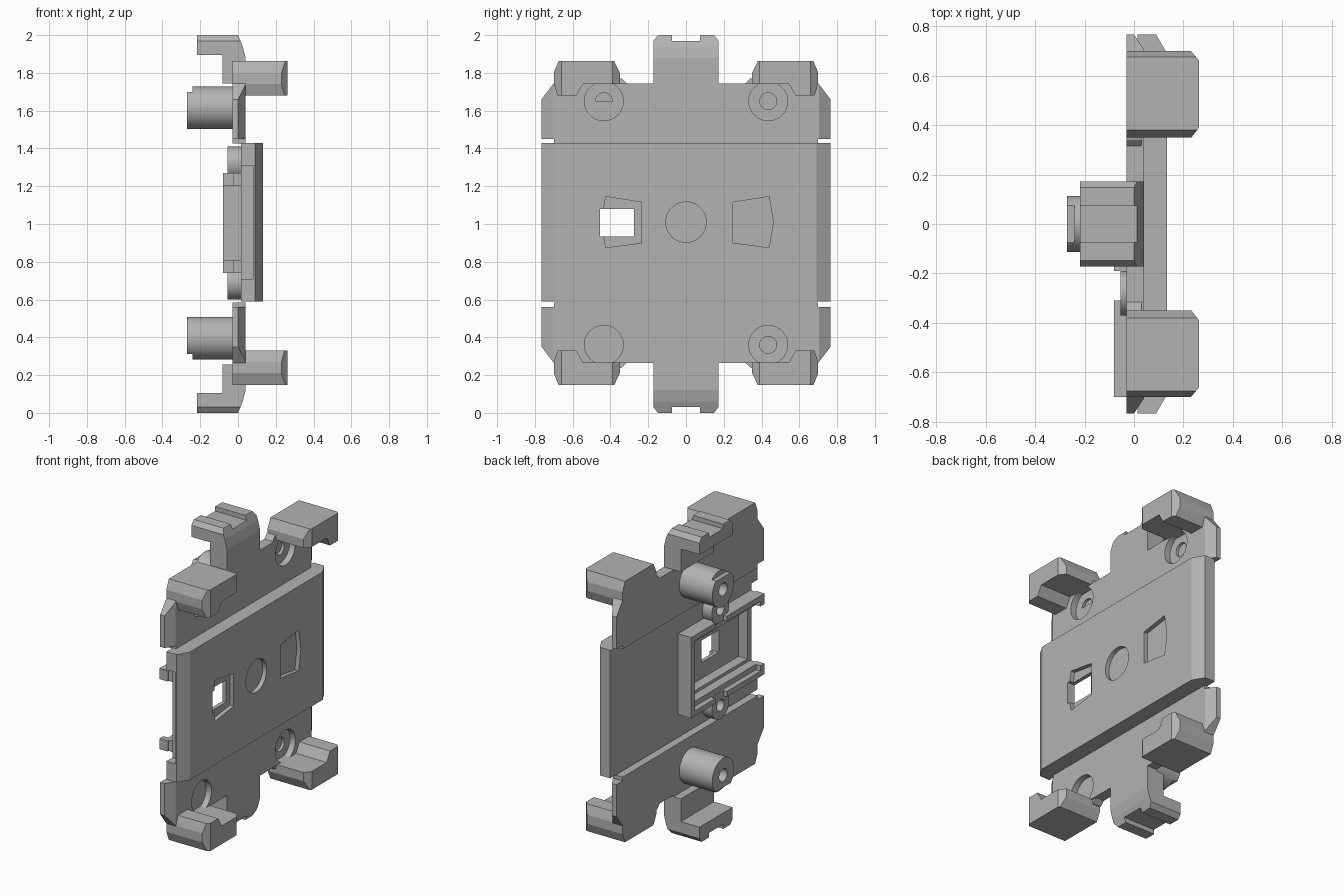
import bpy, bmesh, math
from mathutils import Vector

if "Cube" in bpy.data.objects:
    bpy.data.objects.remove(bpy.data.objects["Cube"])

grey = bpy.data.materials.new("grey plastic")
grey.diffuse_color = (0.45, 0.45, 0.45, 1)
grey.use_nodes = True
grey.node_tree.nodes["Principled BSDF"].inputs["Base Color"].default_value = grey.diffuse_color
MID = 1.005  # height of the horizontal mirror line


def prism(name, pts, a, b, axis="x", sy=1, flip=False, mid=MID):
    """Extrude a 2D outline along an axis; optional mirroring in y and z."""
    order = {"x": lambda u, v, w: (w, u, v),   # pts are (y, z)
             "y": lambda u, v, w: (u, w, v),   # pts are (x, z)
             "z": lambda u, v, w: (u, v, w)}[axis]  # pts are (x, y)
    bm = bmesh.new()
    rings = []
    for w in (a, b):
        ring = []
        for u, v in pts:
            x, y, z = order(u, v, w)
            ring.append(bm.verts.new((x, y * sy, 2 * mid - z if flip else z)))
        rings.append(ring)
    n = len(pts)
    bm.faces.new(rings[0])
    bm.faces.new(rings[1])
    for i in range(n):
        j = (i + 1) % n
        bm.faces.new((rings[0][i], rings[0][j], rings[1][j], rings[1][i]))
    bmesh.ops.recalc_face_normals(bm, faces=bm.faces)
    me = bpy.data.meshes.new(name)
    bm.to_mesh(me)
    bm.free()
    me.materials.append(grey)
    ob = bpy.data.objects.new(name, me)
    bpy.context.collection.objects.link(ob)
    return ob


def rect(u0, u1, v0, v1):
    return [(u0, v0), (u1, v0), (u1, v1), (u0, v1)]


def circle(u, v, r, n=40):
    return [(u + r * math.cos(2 * math.pi * i / n), v + r * math.sin(2 * math.pi * i / n)) for i in range(n)]


def boolean(ob, tool, op="DIFFERENCE"):
    """Apply a boolean and discard the helper."""
    m = ob.modifiers.new("cut", "BOOLEAN")
    m.operation, m.object, m.solver = op, tool, "EXACT"
    bpy.context.view_layer.objects.active = ob
    bpy.ops.object.modifier_apply(modifier="cut")
    bpy.data.objects.remove(tool)


def smooth(ob):
    bpy.ops.object.select_all(action="DESELECT")
    ob.select_set(True)
    bpy.context.view_layer.objects.active = ob
    bpy.ops.object.shade_smooth_by_angle(angle=math.radians(25))


# Raised centre panel with chamfered ends
panel = prism("centre_panel", [(0.015, -0.765), (0.09, -0.765), (0.133, -0.69), (0.133, 0.69),
                               (0.09, 0.765), (0.015, 0.765)], 0.59, 1.43, "z")
window = [(0.25, 0.90), (0.44, 0.875), (0.462, 1.01), (0.44, 1.145), (0.25, 1.115)]
boolean(panel, prism("cut", circle(0, 1.01, 0.107), 0.105, 0.2))
boolean(panel, prism("cut", window, 0.105, 0.2))
boolean(panel, prism("cut", [(y - 0.015, z) for y, z in window], 0.105, 0.2, sy=-1))
boolean(panel, prism("cut", rect(-0.455, -0.275, 0.935, 1.08), -0.1, 0.2))
boolean(panel, prism("cut", rect(-0.66, 0.02, 0.83, 1.20), -0.1, 0.08))   # rear pocket
boolean(panel, prism("cut", rect(-0.8, -0.70, 0.71, 1.31), -0.1, 0.08))   # side notch
smooth(panel)

for flip, tag in ((False, "upper"), (True, "lower")):
    # End plate with clipped corners and bevelled side edges
    plate = prism(tag + "_plate", [(-0.765, 1.45), (-0.70, 1.45), (-0.70, 1.425), (0.70, 1.425), (0.70, 1.45),
                                   (0.765, 1.45), (0.765, 1.66), (0.70, 1.745), (-0.70, 1.745), (-0.765, 1.66)],
                  -0.03, 0.04, flip=flip)
    for sy in (-1, 1):
        boolean(plate, prism("cut", [(0.0, 0.766), (0.05, 0.69), (0.05, 0.8), (0.0, 0.8)], 1.4, 1.8, "z", sy, flip))
        # Round screw recess with a small centre hole
        boolean(plate, prism("cut", circle(0.435, 1.65, 0.103), 0.0, 0.1, sy=sy, flip=flip))
        hole = circle(0.435, 1.65, 0.045, 24)
        if sy < 0:
            hole = [(y, max(z, 1.65) if not flip else min(z, 1.65)) for y, z in hole[:13]]
        boolean(plate, prism("cut", hole, -0.018, 0.1, sy=sy, flip=flip))

        # Corner claw with an outer lip
        claw = prism(tag + "_claw_" + ("left" if sy < 0 else "right"),
                     [(0.35, 1.742), (0.545, 1.742), (0.58, 1.68), (0.68, 1.68), (0.70, 1.74), (0.70, 1.80),
                      (0.675, 1.862), (0.38, 1.862), (0.35, 1.80)], -0.03, 0.263, sy=sy, flip=flip)
        boolean(claw, prism("cut", [(-0.1, 0.3), (0.2, 0.3), (0.228, 0.345), (0.263, 0.39), (0.263, 0.66),
                                    (0.228, 0.702), (-0.1, 0.702)], 1.6, 1.9, "z", sy, flip), "INTERSECT")
        # Gusset between claw and plate
        prism(tag + "_gusset", [(0.31, 1.74), (0.36, 1.74), (0.36, 1.775), (0.34, 1.77)], -0.03, 0.03, sy=sy, flip=flip)
    smooth(plate)

    # Centre hook with a grooved end
    hook = prism(tag + "_hook", [(0.04, 1.70), (0.04, 1.88), (0.025, 1.94), (0.0, 2.0), (-0.218, 2.0), (-0.218, 1.895),
                                 (-0.083, 1.895), (-0.083, 1.745), (-0.03, 1.745), (-0.03, 1.70)],
                 -0.172, 0.172, "y", flip=flip, mid=1)
    boolean(hook, prism("cut", rect(-0.075, 0.075, 1.97, 2.1), -0.4, 0.2, flip=flip, mid=1))
    for sy in (-1, 1):
        boolean(hook, prism("cut", [(0.14, 2.01), (0.18, 2.01), (0.18, 1.96)], -0.4, 0.2, sy=sy, flip=flip, mid=1))

    # Long rear screw post with a hole and a clipped end
    post = prism(tag + "_rear_post", circle(0, 1.615, 0.113), -0.27, -0.02, flip=flip)
    boolean(post, prism("cut", circle(0, 1.615, 0.042, 24), -0.4, -0.06, flip=flip))
    boolean(post, prism("cut", rect(-0.075, 0.075, 1.695, 1.8), -0.4, -0.24, flip=flip))
    smooth(post)

    # Short rear screw post beside the frame
    stub = prism(tag + "_short_post", circle(-0.28, 1.32, 0.09), -0.055, 0.03, flip=flip)
    boolean(stub, prism("cut", circle(-0.28, 1.32, 0.038, 24), -0.1, 0.0, flip=flip))
    boolean(stub, prism("cut", rect(-0.5, 0, 1.1, 1.26), -0.1, 0.1, flip=flip))
    smooth(stub)

    # Frame rail with an inner ledge, notched around the short post
    rail = prism(tag + "_frame_rail", [(-0.08, 1.27), (-0.08, 1.235), (-0.045, 1.235), (-0.045, 1.20),
                                       (0.03, 1.20), (0.03, 1.27)], -0.69, 0.06, "y", flip=flip)
    boolean(rail, prism("cut", rect(-0.31, -0.19, 1.2, 1.3), -0.2, -0.055, flip=flip))
    # Rail tip, turned outwards at the open end
    prism(tag + "_rail_tip", rect(-0.08, -0.02, 1.20, 1.27), -0.70, -0.66, "y", flip=flip)

# Closed end of the rear frame
prism("frame_end", rect(0.02, 0.06, 0.74, 1.27), -0.08, 0.03)
